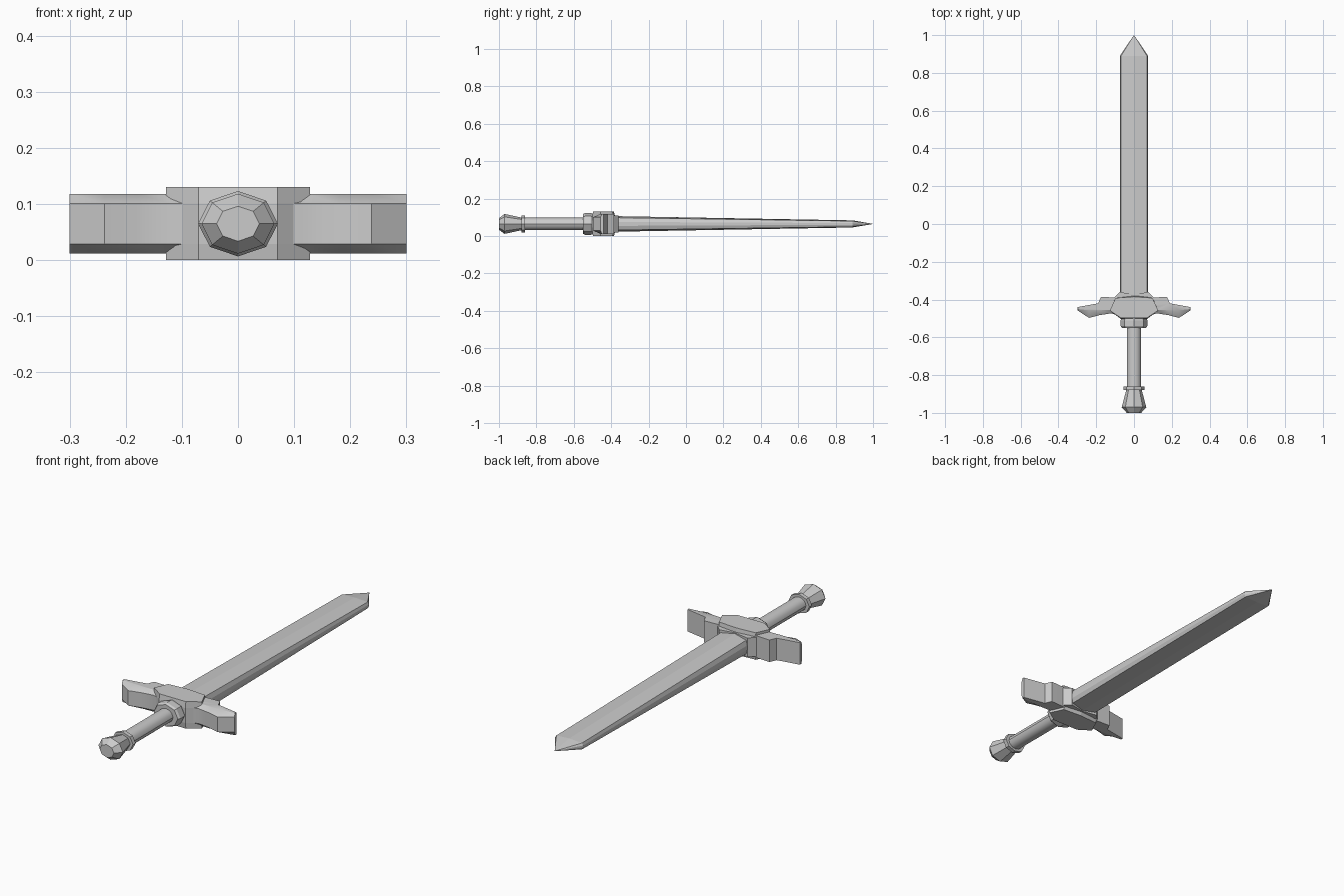
import bpy, bmesh, math

cube = bpy.data.objects.get("Cube")
if cube:
    bpy.data.objects.remove(cube, do_unlink=True)

MID = 0.065  # height of the sword's long axis

steel = bpy.data.materials.new("plain_grey")
steel.use_nodes = True
grey = (0.6, 0.6, 0.6, 1)
steel.diffuse_color = grey
steel.node_tree.nodes["Principled BSDF"].inputs["Base Color"].default_value = grey


def loft(name, rings):
    """Skin equal-length rings of points and cap both ends."""
    bm = bmesh.new()
    loops = [[bm.verts.new(p) for p in ring] for ring in rings]
    n = len(loops[0])
    for a, b in zip(loops, loops[1:]):
        for i in range(n):
            j = (i + 1) % n
            bm.faces.new((a[i], a[j], b[j], b[i]))
    bm.faces.new(loops[0][::-1])
    bm.faces.new(loops[-1])
    bmesh.ops.remove_doubles(bm, verts=bm.verts, dist=1e-5)
    bmesh.ops.recalc_face_normals(bm, faces=bm.faces)
    mesh = bpy.data.meshes.new(name)
    bm.to_mesh(mesh)
    bm.free()
    mesh.materials.append(steel)
    obj = bpy.data.objects.new(name, mesh)
    bpy.context.collection.objects.link(obj)
    return obj


def turned(name, profile, sides=8, squash=0.82):
    """Slightly flattened turned part along y; profile is (y, radius)."""
    angles = [math.tau * i / sides for i in range(sides)]
    return loft(name, [[(r * math.cos(a), y, MID + squash * r * math.sin(a))
                        for a in angles] for y, r in profile])


def mirrored(half):
    """Close a half outline that starts and ends on x = 0."""
    return half + [(-x, y) for x, y in half[-2:0:-1]]


def plate(name, outer, inner, band, height):
    """Flat part with bevels from the outer outline to the inner one."""
    layers = [(-height, inner), (-band, outer), (band, outer), (height, inner)]
    return loft(name, [[(x, y, MID + z) for x, y in mirrored(o)]
                       for z, o in layers])


# Handle
turned("pommel", [(-1, 0.038), (-0.97, 0.065), (-0.875, 0.04)])
turned("pommel_ring", [(-0.88, 0.056), (-0.86, 0.056)])
grip = turned("grip", [(-0.87, 0.038), (-0.53, 0.038)], 12, 0.88)
turned("handle_collar", [(-0.55, 0.064), (-0.54, 0.071),
                         (-0.51, 0.071), (-0.49, 0.064)])

# Crossguard with bevelled front edges
back = [(0, -0.395), (0.127, -0.388), (0.175, -0.386), (0.19, -0.42), (0.3, -0.44)]
front = [(0.3, -0.457), (0.238, -0.497), (0.18, -0.482), (0.12, -0.473),
         (0.07, -0.49), (0, -0.495)]
front_inset = [(0.3, -0.45), (0.238, -0.457), (0.18, -0.457), (0.12, -0.455),
               (0.07, -0.455), (0, -0.455)]
guard = plate("crossguard", back + front, back + front_inset, 0.036, 0.053)

# Raised middle of the guard
block = [(0, -0.378), (0.098, -0.39), (0.128, -0.458), (0.07, -0.502), (0, -0.502)]
block_top = [(0, -0.385), (0.098, -0.392), (0.128, -0.458), (0.07, -0.497), (0, -0.497)]
plate("guard_block", block, block_top, 0.036, 0.065)

# Socket that holds the blade
socket = [(0, -0.373), (0.075, -0.36), (0.105, -0.39), (0, -0.41)]
plate("blade_socket", socket, socket, 0.03, 0.046)


# Blade with a central ridge, bevelled edges and a pointed end
def section(y, width, ridge):
    half = [(0, ridge), (0.91 * width, 0.8 * ridge), (width, 0.25 * ridge),
            (width, -0.25 * ridge), (0.91 * width, -0.8 * ridge), (0, -ridge)]
    return [(x, y, MID + z) for x, z in mirrored(half)]


loft("blade", [section(-0.4, 0.075, 0.042), section(0.89, 0.075, 0.019),
               section(1, 0.0005, 0.0005)])

# Smooth the rounded parts only
for obj in (grip, guard):
    bpy.ops.object.select_all(action='DESELECT')
    obj.select_set(True)
    bpy.context.view_layer.objects.active = obj
    bpy.ops.object.shade_smooth_by_angle(angle=math.radians(32))
